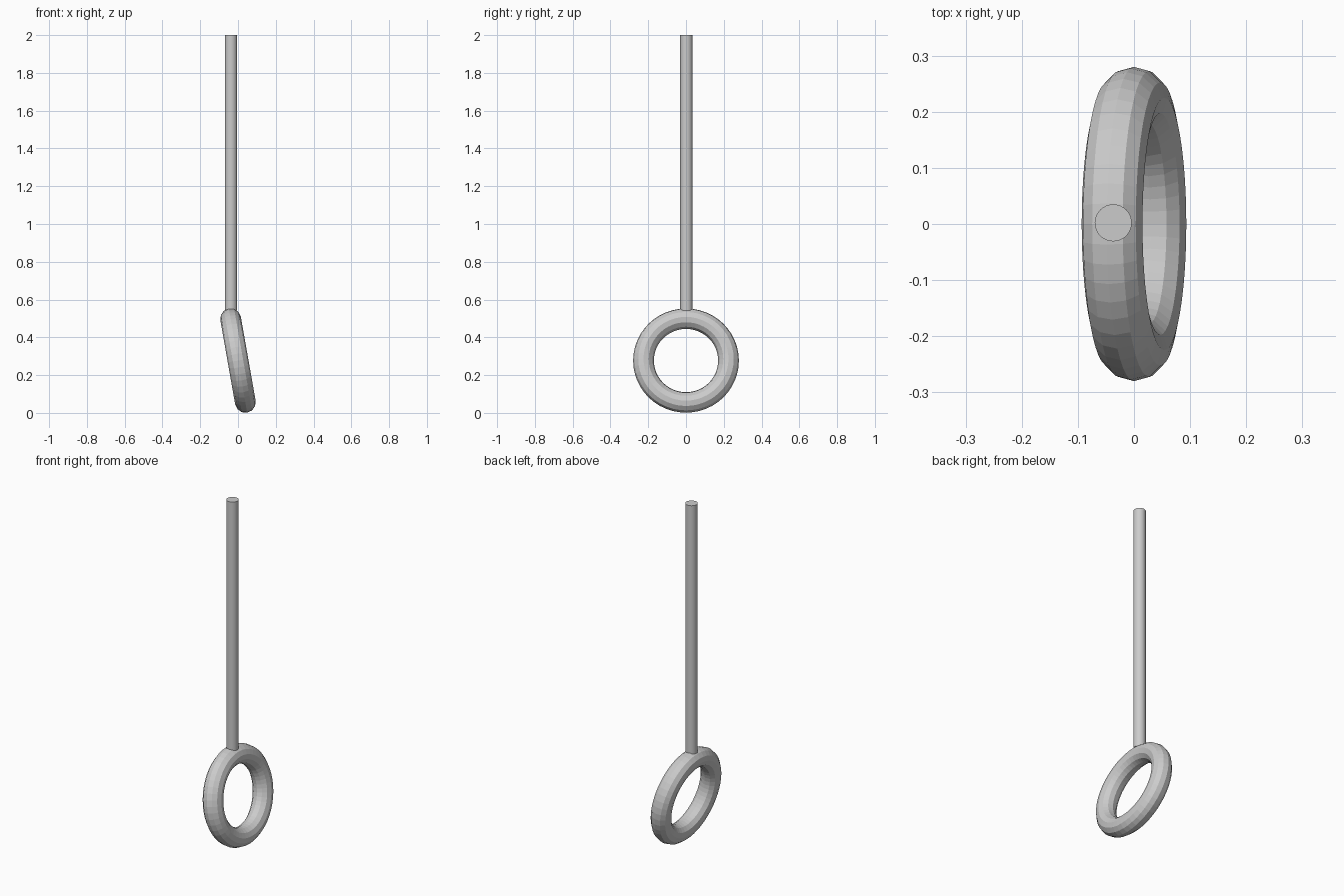
import bpy
from math import radians

if "Cube" in bpy.data.objects:
    bpy.data.objects.remove(bpy.data.objects["Cube"])

# Hanging ring, standing upright and leaning 10 degrees toward -x at the top
bpy.ops.mesh.primitive_torus_add(
    major_segments=48, minor_segments=12,
    major_radius=0.225, minor_radius=0.055,
    location=(0, 0, 0.277), rotation=(0, radians(80), 0))
ring = bpy.context.object
ring.name = "ring"
bpy.ops.object.shade_flat()

# Long strap rod rising from the top of the ring
bottom, top = 0.543, 2.0
bpy.ops.mesh.primitive_cylinder_add(
    vertices=32, radius=0.033, depth=top - bottom,
    location=(-0.037, 0.002, (top + bottom) / 2))
rod = bpy.context.object
rod.name = "rod"
bpy.ops.object.shade_smooth_by_angle(angle=radians(30))
